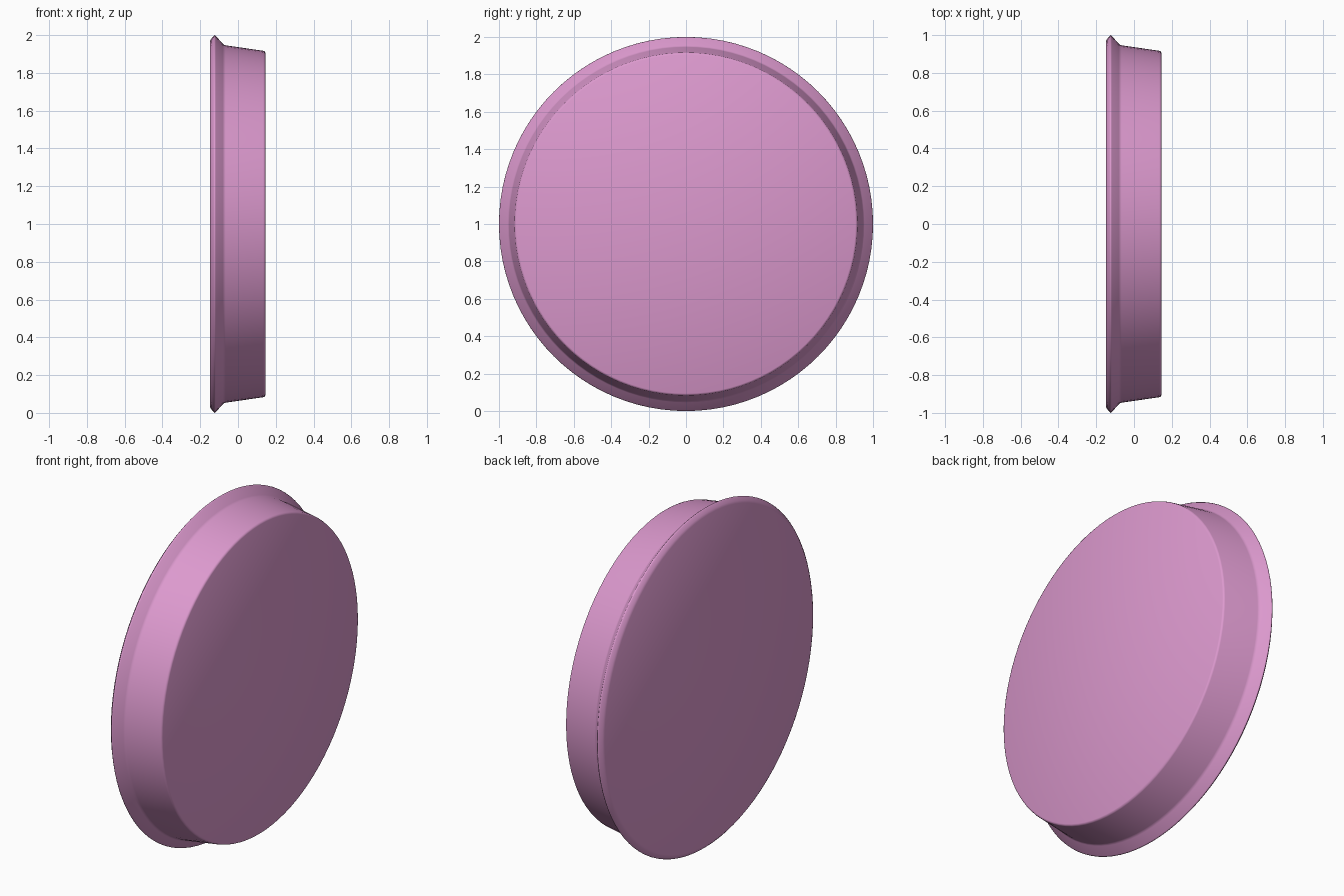
import bpy
import bmesh
from math import cos, sin, pi

if "Cube" in bpy.data.objects:
    bpy.data.objects.remove(bpy.data.objects["Cube"])

SIDES = 96
# Wheel section from back to front: (x along the axle, radius)
PROFILE = [(-0.148, 0.968), (-0.142, 0.98), (-0.129, 0.996), (-0.124, 1.0),
           (-0.118, 0.996), (-0.08, 0.954), (-0.074, 0.949), (-0.066, 0.946),
           (0.134, 0.917), (0.141, 0.914), (0.145, 0.906)]

# Solid wheel disc with flange and tapered tread
bm = bmesh.new()
rings = []
for x, r in PROFILE:
    rings.append([bm.verts.new((x, r * cos(2 * pi * i / SIDES), r * sin(2 * pi * i / SIDES)))
                  for i in range(SIDES)])
for a, b in zip(rings, rings[1:]):
    for i in range(SIDES):
        j = (i + 1) % SIDES
        bm.faces.new((a[i], a[j], b[j], b[i]))

# Flat end caps
bm.faces.new(rings[0])
bm.faces.new(rings[-1])
bmesh.ops.recalc_face_normals(bm, faces=bm.faces)
for f in bm.faces:
    f.smooth = True

mesh = bpy.data.meshes.new("flanged_wheel")
bm.to_mesh(mesh)
bm.free()
wheel = bpy.data.objects.new("flanged_wheel", mesh)
wheel.location.z = 1.0
bpy.context.collection.objects.link(wheel)

# Pink paint
mat = bpy.data.materials.new("pink")
mat.diffuse_color = (0.72, 0.32, 0.62, 1)
mat.use_nodes = True
mat.node_tree.nodes["Principled BSDF"].inputs["Base Color"].default_value = mat.diffuse_color
mesh.materials.append(mat)
